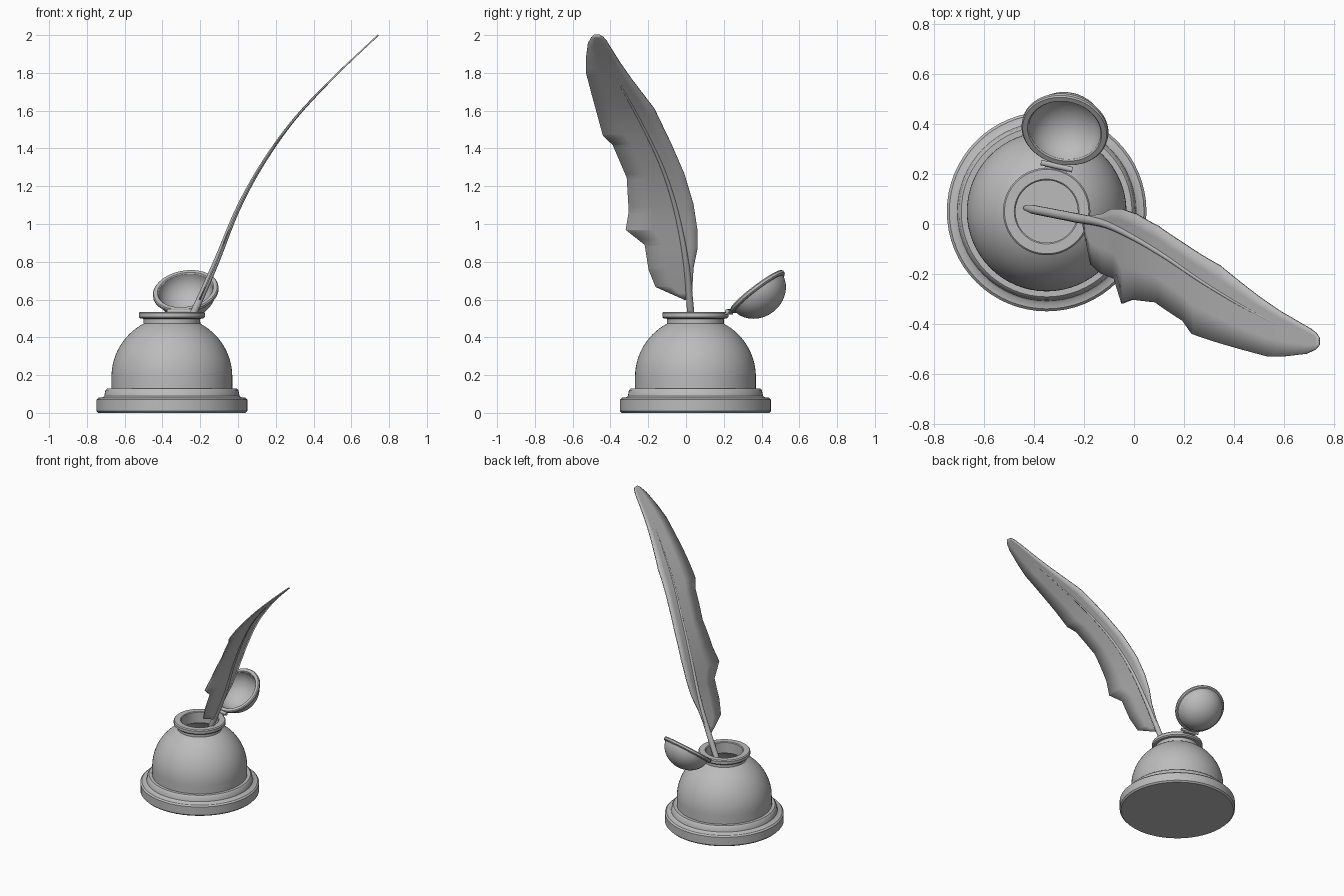
import bpy, bmesh, math
from mathutils import Vector, Matrix

if "Cube" in bpy.data.objects:
    bpy.data.objects.remove(bpy.data.objects["Cube"])

grey = bpy.data.materials.new("plain grey")
grey.diffuse_color = (0.5, 0.5, 0.5, 1)
grey.use_nodes = True
grey.node_tree.nodes["Principled BSDF"].inputs["Base Color"].default_value = grey.diffuse_color


def finish(name, bm, angle=35):
    bmesh.ops.remove_doubles(bm, verts=bm.verts, dist=1e-5)
    bmesh.ops.recalc_face_normals(bm, faces=bm.faces)
    me = bpy.data.meshes.new(name)
    bm.to_mesh(me)
    bm.free()
    ob = bpy.data.objects.new(name, me)
    bpy.context.collection.objects.link(ob)
    me.materials.append(grey)
    bpy.ops.object.select_all(action='DESELECT')
    ob.select_set(True)
    bpy.context.view_layer.objects.active = ob
    bpy.ops.object.shade_smooth_by_angle(angle=math.radians(angle))
    return ob


def lathe(name, profile, matrix, n=64):
    bm = bmesh.new()
    vs = [bm.verts.new((r, 0, z)) for r, z in profile]
    es = [bm.edges.new(p) for p in zip(vs, vs[1:])]
    bmesh.ops.spin(bm, geom=vs + es, cent=(0, 0, 0), axis=(0, 0, 1),
                   angle=math.tau, steps=n)
    bm.transform(matrix)
    return finish(name, bm)


def arc(a, b, z, start, end, n=14):
    angs = [math.radians(start + (end - start) * i / n) for i in range(n + 1)]
    return [(a * math.cos(t), z + b * math.sin(t)) for t in angs]


def linear(pts, z):
    for (z0, y0), (z1, y1) in zip(pts, pts[1:]):
        if z <= z1:
            return y0 + (y1 - y0) * (z - z0) / (z1 - z0)
    return pts[-1][1]


# Inkwell: stepped foot, domed bowl, flanged mouth and hollow inside
foot = [(0, 0), (.39, 0), (.40, .01), (.40, .07), (.39, .08), (.366, .083),
        (.358, .09), (.352, .12), (.342, .13), (.32, .13)]
mouth = [(.15, .498), (.167, .50), (.175, .508), (.175, .528), (.169, .535),
         (.13, .535), (.125, .53)]
well = Vector((-.35, .05, 0))
lathe("inkwell", foot + arc(.32, .32, .19, 0, 62) + mouth
      + arc(.29, .29, .19, 64.5, 0) + [(.28, .13), (.26, .11), (0, .11)],
      Matrix.Translation(well))

# Open lid: hollow dome tipped back on the hinge
yaw, tilt = math.radians(-13), math.radians(38)
lid_frame = (Matrix.Translation((-.278, .373, .65)) @ Matrix.Rotation(yaw, 4, 'Z')
             @ Matrix.Rotation(tilt, 4, 'X'))
lathe("lid", [(0, -.145)] + arc(.162, .145, 0, -88, -10)
      + [(.168, -.024), (.175, -.017), (.175, -.004), (.170, .002), (.15, .002), (.145, -.004)]
      + arc(.145, .128, 0, -5, -88) + [(0, -.128)], lid_frame)

# Hinge pin and leaf between mouth and lid
bm = bmesh.new()
hinge = Matrix.Translation((-.31, .232, .538)) @ Matrix.Rotation(yaw, 4, 'Z')
bmesh.ops.create_cone(bm, cap_ends=True, segments=20, radius1=.011, radius2=.011, depth=.13,
                      matrix=hinge @ Matrix.Rotation(math.pi / 2, 4, 'Y'))
finish("hinge_pin", bm)
bm = bmesh.new()
bmesh.ops.create_cube(bm, size=1, matrix=hinge @ Matrix.Translation((0, -.01, -.012))
                      @ Matrix.Diagonal((.09, .035, .012, 1)))
finish("hinge_leaf", bm)

# Quill centre line: z, x, y
LINE = [(.12, -.435, .064), (.53, -.235, .025), (.80, -.115, .0), (1.08, .0, -.055),
        (1.31, .125, -.13), (1.55, .295, -.245), (1.78, .51, -.37), (2.0, .742, -.472)]


def spine(z):
    # smooth curve through the centre line points
    def slope(i, k):
        a, b = LINE[max(i - 1, 0)], LINE[min(i + 1, len(LINE) - 1)]
        return (b[k] - a[k]) / (b[0] - a[0])
    i = max(j for j in range(len(LINE) - 1) if LINE[j][0] <= z + 1e-9 or j == 0)
    p, q = LINE[i], LINE[i + 1]
    h = q[0] - p[0]
    t = (z - p[0]) / h
    return [(2*t**3 - 3*t*t + 1) * p[k] + (t**3 - 2*t*t + t) * h * slope(i, k)
            + (3*t*t - 2*t**3) * q[k] + (t**3 - t*t) * h * slope(i + 1, k) for k in (1, 2)]


# Shaft: tapered round tube
bm = bmesh.new()
RADIUS = [(.12, .010), (.18, .018), (.55, .019), (1.0, .013), (1.5, .008), (1.96, .003)]
rings = []
for i in range(61):
    z = .12 + (1.96 - .12) * i / 60
    x, y = spine(z)
    a, b = spine(max(z - .01, .12)), spine(z + .01)
    d = Vector((b[0] - a[0], b[1] - a[1], z + .01 - max(z - .01, .12))).normalized()
    u = d.cross(Vector((0, 1, 0))).normalized()
    v = d.cross(u)
    r = linear(RADIUS, z)
    rings.append([bm.verts.new(Vector((x, y, z)) + r * (math.cos(t) * u + math.sin(t) * v))
                  for t in (math.tau * k / 14 for k in range(14))])
for a, b in zip(rings, rings[1:]):
    for k in range(14):
        bm.faces.new((a[k], a[(k + 1) % 14], b[(k + 1) % 14], b[k]))
bm.faces.new(rings[0])
bm.faces.new(rings[-1])
finish("quill_shaft", bm)

# Feather vane: ragged front edge, smooth back edge (z, y)
FRONT = [(.60, -.008), (.668, -.161), (.759, -.198), (.891, -.219), (.97, -.319),
         (1.066, -.303), (1.247, -.314), (1.42, -.388), (1.47, -.44), (1.687, -.499),
         (1.804, -.53), (1.873, -.53), (1.952, -.52), (1.985, -.503), (2.0, -.485)]
BACK = [(.60, .03), (.77, .04), (.865, .06), (.971, .06), (1.103, .04), (1.263, -.008),
        (1.422, -.077), (1.607, -.166), (1.767, -.288), (1.857, -.351), (1.968, -.42),
        (1.988, -.437), (2.0, -.456)]
levels = sorted({z for z, _ in FRONT + BACK} | {.6 + .035 * i for i in range(40)})
bm = bmesh.new()
rows = []
for z in levels:
    x, y = spine(z)
    f, b = linear(FRONT, z), linear(BACK, z)
    rows.append([bm.verts.new((x, w, z)) for w in (f, (f + y) / 2, y, (b + y) / 2, b)])
for a, b in zip(rows, rows[1:]):
    for k in range(4):
        bm.faces.new((a[k], a[k + 1], b[k + 1], b[k]))
vane = finish("feather_vane", bm)
mod = vane.modifiers.new("thickness", 'SOLIDIFY')
mod.thickness = .008
mod.offset = 0
